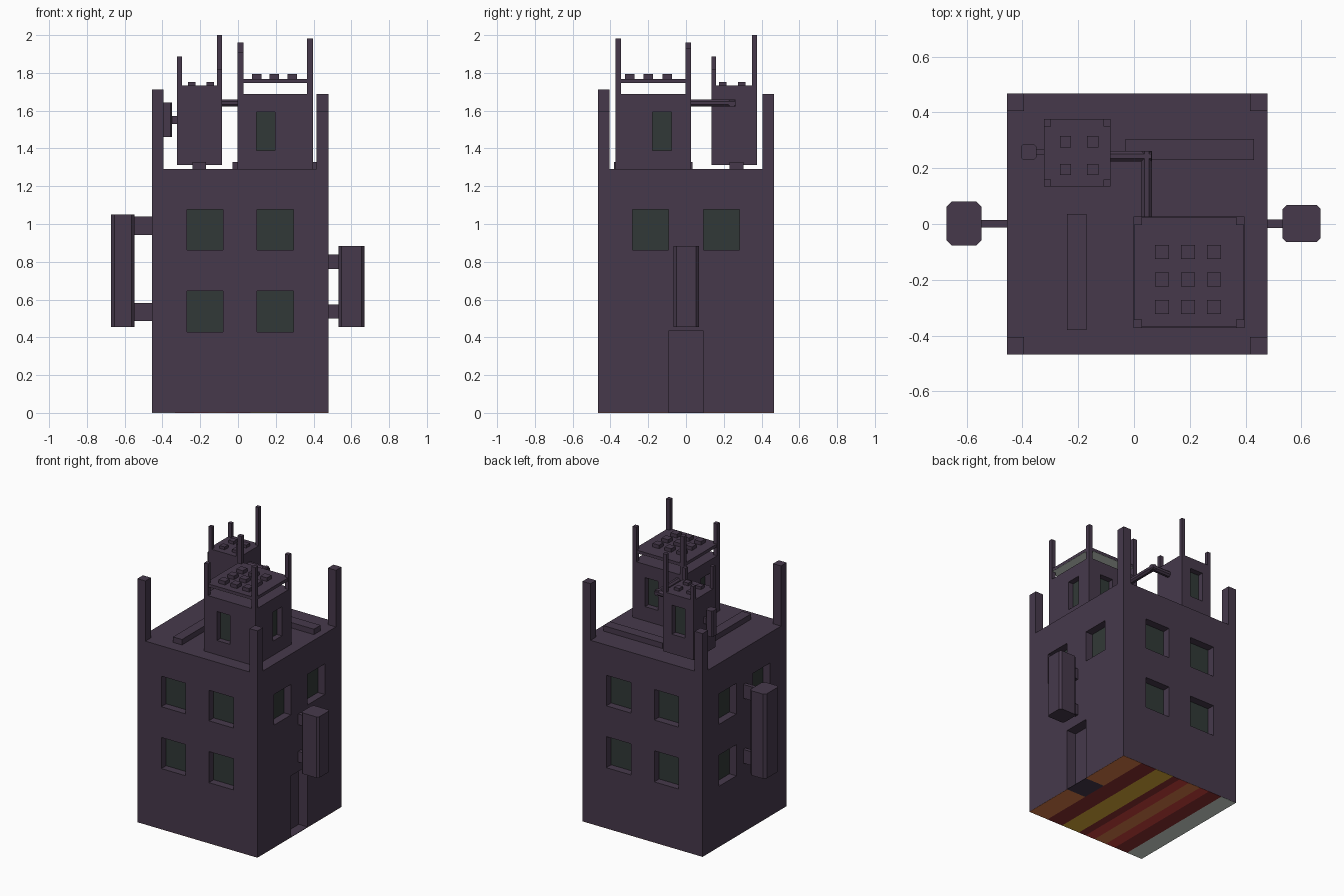
import bpy, bmesh, math
from mathutils import Matrix, Vector

if "Cube" in bpy.data.objects:
    bpy.data.objects.remove(bpy.data.objects["Cube"])


def lin(c):
    return c / 12.92 if c <= 0.04045 else ((c + 0.055) / 1.055) ** 2.4


def mat(name, r, g, b):
    m = bpy.data.materials.new(name)
    m.diffuse_color = (lin(r / 255), lin(g / 255), lin(b / 255), 1)
    m.use_nodes = True
    m.node_tree.nodes["Principled BSDF"].inputs["Base Color"].default_value = m.diffuse_color
    return m


WALL = mat("dark_purple", 70, 57, 75)
GLASS = mat("dark_green_glass", 49, 57, 55)
ORANGE = mat("burnt_orange", 216, 124, 72)
MAROON = mat("maroon", 138, 47, 49)
OLIVE = mat("mustard", 218, 172, 56)
RED = mat("brick_red", 206, 67, 62)
GREY = mat("pale_grey", 210, 220, 210)


def boxes(name, ranges, material, chamfer=0.0):
    """One object of boxes given as (x0, x1, y0, y1, z0, z1)."""
    bm = bmesh.new()
    for x0, x1, y0, y1, z0, z1 in ranges:
        m = Matrix.Translation(((x0 + x1) / 2, (y0 + y1) / 2, (z0 + z1) / 2))
        m = m @ Matrix.Diagonal((x1 - x0, y1 - y0, z1 - z0, 1))
        bmesh.ops.create_cube(bm, size=1, matrix=m)
    if chamfer:
        upright = [e for e in bm.edges
                   if abs(e.verts[0].co.z - e.verts[1].co.z) > 0.01]
        bmesh.ops.bevel(bm, geom=upright, offset=chamfer, segments=1,
                        affect='EDGES', profile=0.5)
    me = bpy.data.meshes.new(name)
    bm.to_mesh(me)
    bm.free()
    me.materials.append(material)
    ob = bpy.data.objects.new(name, me)
    bpy.context.collection.objects.link(ob)
    return ob


def recess(side, wall, u0, u1, z0, z1, d0, d1):
    """Box on the inner side of a wall, between depths d0 and d1."""
    s = 1 if side[0] == '+' else -1
    n0, n1 = sorted((wall - s * d0, wall - s * d1))
    return (n0, n1, u0, u1, z0, z1) if side[1] == 'x' else (u0, u1, n0, n1, z0, z1)


def block_with_windows(name, size, windows, depth, extra=()):
    """Box with recessed openings and glass plates at their backs."""
    ob = boxes(name, [size], WALL)
    cuts = [recess(*w, -0.05, depth) for w in windows] + list(extra)
    cutter = boxes(name + "_cutter", cuts, WALL)
    cutter.hide_render = True
    mod = ob.modifiers.new("openings", 'BOOLEAN')
    mod.object, mod.operation, mod.solver = cutter, 'DIFFERENCE', 'EXACT'
    bpy.context.view_layer.update()
    dg = bpy.context.evaluated_depsgraph_get()
    mesh = bpy.data.meshes.new_from_object(ob.evaluated_get(dg))
    ob.modifiers.clear()
    ob.data = mesh
    bpy.data.objects.remove(cutter)
    boxes(name + "_glass", [recess(*w, depth - 0.006, depth + 0.002) for w in windows], GLASS)


def posts(name, x0, x1, y0, y1, w, base, heights):
    """Corner posts; heights ordered (-x-y, +x-y, -x+y, +x+y)."""
    corners = [(x, y) for y in (y0, y1 - w) for x in (x0, x1 - w)]
    boxes(name, [(x, x + w, y, y + w, base, h)
                 for (x, y), h in zip(corners, heights)], WALL)


# Main building with windows on four sides and a doorway
X0, X1, Y0, Y1, TOP = -0.456, 0.478, -0.467, 0.467, 1.29
rows = [(0.862, 1.077), (0.427, 0.646)]
wins = []
for z0, z1 in rows:
    for u0, u1 in ((-0.27, -0.08), (0.10, 0.293)):
        wins += [('-y', Y0, u0, u1, z0, z1), ('+y', Y1, u0, u1, z0, z1)]
    for u0, u1 in ((-0.283, -0.093), (0.092, 0.282)):
        wins.append(('-x', X0, u0, u1, z0, z1))
        if z0 > 0.8:
            wins.append(('+x', X1, u0, u1, z0, z1))
doorway = (X1 - 0.07, X1 + 0.05, -0.093, 0.092, 0.003, 0.433)
block_with_windows("building", (X0, X1, Y0, Y1, 0.001, TOP), wins, 0.06, [doorway])

# Striped underside, running along y from +x to -x
bands = [(0.0, ORANGE), (0.16, MAROON), (0.29, OLIVE), (0.44, MAROON), (0.50, RED),
         (0.58, ORANGE), (0.68, RED), (0.76, MAROON), (0.87, GREY), (1.0, None)]
for i in range(len(bands) - 1):
    a, b = (X1 - t * (X1 - X0) for t in (bands[i][0], bands[i + 1][0]))
    spans = [(Y0, -0.093), (0.092, Y1)] if i == 0 else [(Y0, Y1)]
    boxes("underside_band_%d" % i, [(b, a, p, q, 0, 0.001) for p, q in spans], bands[i][1])
    if i == 0:
        boxes("door_threshold", [(b, a, -0.093, 0.092, 0, 0.001)], WALL)

# Roof corner posts and low roof ducts
posts("roof_posts", X0, X1, Y0, Y1, 0.062, TOP, (1.713, 1.595, 1.57, 1.688))
boxes("roof_ducts", [(-0.03, 0.43, 0.23, 0.305, TOP, 1.328),
                     (-0.24, -0.17, -0.38, 0.035, TOP, 1.328)], WALL)

# Side wall tanks on brackets
boxes("left_tank", [(-0.672, -0.547, -0.077, 0.08, 0.455, 1.05)], WALL, 0.018)
boxes("left_brackets", [(-0.55, X0, -0.012, 0.014, z, z + 0.097) for z in (0.486, 0.943)], WALL)
boxes("right_tank", [(0.533, 0.669, -0.065, 0.068, 0.455, 0.884)], WALL, 0.014)
boxes("right_brackets", [(X1, 0.537, -0.014, 0.016, z, z + 0.075) for z in (0.50, 0.763)], WALL)

# Large roof tower
BX0, BX1, BY0, BY1 = -0.002, 0.396, -0.373, 0.027
block_with_windows("large_tower", (BX0, BX1, BY0, BY1, TOP, 1.687),
                   [('-y', BY0, 0.097, 0.197, 1.39, 1.594),
                    ('+y', BY1, 0.20, 0.30, 1.39, 1.594),
                    ('+x', BX1, -0.178, -0.078, 1.39, 1.594),
                    ('-x', BX0, -0.265, -0.165, 1.39, 1.594)], 0.045)
posts("large_tower_posts", BX0, BX1, BY0, BY1, 0.03, 1.687, (1.91, 1.983, 1.961, 1.93))
boxes("large_tower_canopy", [(BX0 + .004, BX1 - .004, BY0 + .004, BY1 - .004, 1.747, 1.768)], WALL)
boxes("canopy_underside", [(BX0 + .004, BX1 - .004, BY0 + .004, BY1 - .004, 1.746, 1.747)], GREY)
boxes("canopy_blocks", [(x, x + 0.05, y, y + 0.05, 1.768, 1.793)
                        for x in (0.075, 0.168, 0.262) for y in (-0.322, -0.224, -0.125)], WALL)

# Small roof tower, raised slightly off the roof
SX0, SX1, SY0, SY1 = -0.323, -0.084, 0.134, 0.376
block_with_windows("small_tower", (SX0, SX1, SY0, SY1, 1.313, 1.732),
                   [('+y', SY1, -0.254, -0.154, 1.45, 1.655)], 0.045)
posts("small_tower_posts", SX0, SX1, SY0, SY1, 0.026, 1.732, (1.888, 1.82, 1.83, 2.0))
boxes("small_tower_blocks", [(x, x + 0.04, y, y + 0.04, 1.732, 1.752)
                             for x in (-0.266, -0.168) for y in (0.175, 0.275)], WALL)
boxes("small_tank", [(-0.405, -0.35, 0.23, 0.286, 1.461, 1.643)], WALL, 0.008)
boxes("small_tank_bracket", [(-0.352, SX0, 0.25, 0.268, 1.53, 1.573)], WALL)


# Eight-sided pipe joining the two towers
def pipe(name, a, b, r):
    a, b = Vector(a), Vector(b)
    d = b - a
    bm = bmesh.new()
    m = (Matrix.Translation((a + b) / 2) @ d.to_track_quat('Z', 'Y').to_matrix().to_4x4()
         @ Matrix.Rotation(math.pi / 8, 4, 'Z'))
    bmesh.ops.create_cone(bm, cap_ends=True, segments=8, radius1=r, radius2=r,
                          depth=d.length, matrix=m)
    me = bpy.data.meshes.new(name)
    bm.to_mesh(me)
    bm.free()
    me.materials.append(WALL)
    bpy.context.collection.objects.link(bpy.data.objects.new(name, me))


pipe("pipe_across", (SX1 - 0.01, 0.243, 1.641), (0.063, 0.243, 1.641), 0.021)
pipe("pipe_along", (0.045, 0.261, 1.641), (0.045, BY1 - 0.01, 1.641), 0.021)
